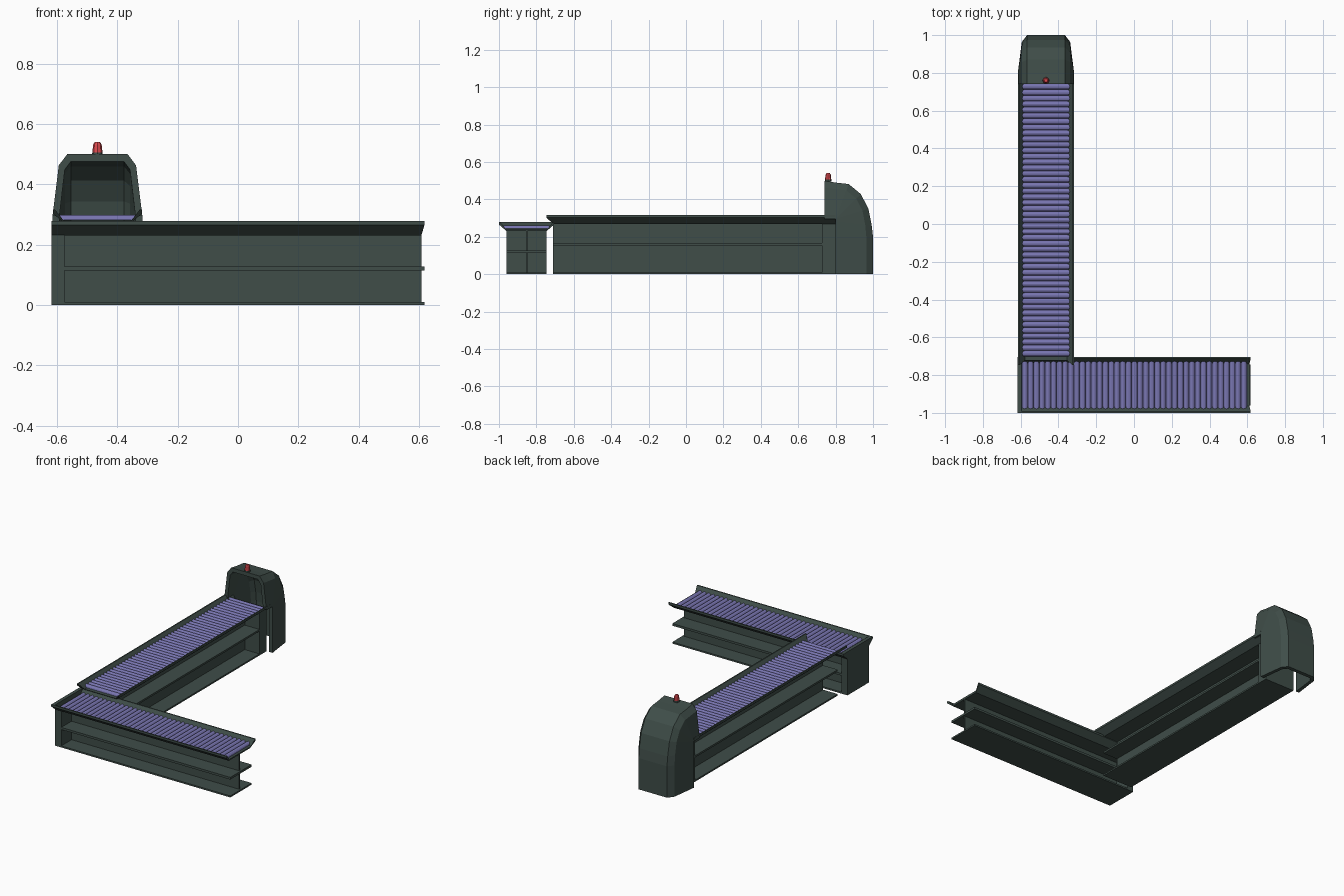
import bpy, bmesh, math
from mathutils import Matrix

if "Cube" in bpy.data.objects:
    bpy.data.objects.remove(bpy.data.objects["Cube"])


def material(name, rgb):
    m = bpy.data.materials.new(name)
    m.diffuse_color = (*rgb, 1)
    m.use_nodes = True
    m.node_tree.nodes["Principled BSDF"].inputs["Base Color"].default_value = m.diffuse_color
    return m


STEEL = material("dark_steel", (0.05, 0.075, 0.066))
ROLLER = material("roller_violet", (0.19, 0.18, 0.44))
RED = material("lamp_red", (0.75, 0.07, 0.08))


def finish(name, bm, mat, matrix=None):
    bmesh.ops.recalc_face_normals(bm, faces=bm.faces)
    if matrix:
        bm.transform(matrix)
    mesh = bpy.data.meshes.new(name)
    bm.to_mesh(mesh)
    bm.free()
    mesh.materials.append(mat)
    ob = bpy.data.objects.new(name, mesh)
    bpy.context.collection.objects.link(ob)
    return ob


def loft(bm, rings, cap=True):
    """Skin closed rings of equal length, optionally capping the ends."""
    vs = [[bm.verts.new(p) for p in r] for r in rings]
    n = len(rings[0])
    for a, b in zip(vs, vs[1:]):
        for i in range(n):
            j = (i + 1) % n
            bm.faces.new((a[i], a[j], b[j], b[i]))
    if cap:
        bm.faces.new(vs[0])
        bm.faces.new(vs[-1])
    return vs


def box(bm, u0, u1, w, z0, z1):
    """Box centred across the belt with half width w."""
    ring = [(-w, z0), (w, z0), (w, z1), (-w, z1)]
    loft(bm, [[(u, v, z) for v, z in ring] for u in (u0, u1)])


def conveyor(name, length, height, inset, shelf_z, shelf_t, block, end_wall, matrix):
    """Local frame: u runs from the open end, v across, z up."""
    H, W = height, 0.1075
    # flared trough, mitred at the open end
    half = [(0.107, H - 0.047), (0.1475, H - 0.013), (0.1475, H), (0.14, H), (0.112, H - 0.036)]
    prof = half + [(-v, z) for v, z in reversed(half)]
    bm = bmesh.new()
    start = [(inset * max(0, H - 0.013 - z) / 0.034, v, z) for v, z in prof]
    loft(bm, [start, [(length, v, z) for v, z in prof]])
    if end_wall:
        ends = [(-0.107, H - 0.047), (0.107, H - 0.047), (0.1475, H - 0.013),
                (0.1475, H), (-0.1475, H), (-0.1475, H - 0.013)]
        loft(bm, [[(u, v, z) for v, z in ends] for u in (length - 0.022, length)])
    finish(name + "_trough", bm, STEEL, matrix)

    # supporting frame: web, two pointed-edge shelves and the closed end block
    bm = bmesh.new()
    box(bm, inset, length, 0.004, 0, H - 0.04)
    for z, t in ((0, 0.01), (shelf_z, shelf_t)):
        box(bm, 0 if inset < 0.02 else inset, length, W, z, z + t)
    box(bm, length - block, length, W, 0, H - 0.04)
    finish(name + "_frame", bm, STEEL, matrix)

    # half-round rollers, ends cut to the slope of the trough
    bm = bmesh.new()
    first, last = 0.012 + inset * 0.9, length - 0.025
    n = round((last - first) / 0.0307)
    pitch = (last - first) / n
    r = pitch / 2
    for i in range(n):
        c = first + (i + 0.5) * pitch
        arc = [(c - r * math.cos(a), H - 0.034 + 0.016 * math.sin(a))
               for a in [math.pi * k / 6 for k in range(7)]]
        reach = lambda z: 0.128 + (z - (H - 0.018)) * 0.8
        loft(bm, [[(u, s * reach(z), z) for u, z in arc] for s in (-1, 1)])
    finish(name + "_rollers", bm, ROLLER, matrix)


CX = -0.466
front = Matrix.Translation((0.618, -0.8525, 0)) @ Matrix.Rotation(math.pi, 4, 'Z')
long = Matrix.Translation((CX, -0.747, 0)) @ Matrix.Rotation(math.pi / 2, 4, 'Z')
conveyor("front_conveyor", 1.236, 0.278, 0.01, 0.114, 0.014, 0.043, True, front)
conveyor("long_conveyor", 1.545, 0.316, 0.037, 0.154, 0.012, 0.07, False, long)

# hood: hollow tapered section swept over the end of the long conveyor
stations = [((0.74, 0.50), (0.74, 0.295)), ((0.80, 0.49), (0.80, 0.295)),
            ((0.87, 0.482), (0.80, 0.295)), ((0.935, 0.428), (0.80, 0.295)),
            ((0.975, 0.35), (0.80, 0.295)), ((0.993, 0.26), (0.80, 0.28)),
            ((1.0, 0.20), (0.80, 0.20)), ((1.0, 0.0), (0.80, 0.0))]
side = [(0.100, 0), (0.128, 0.18), (0.149, 1)]
inner = [(0.126, 1), (0.108, 0.25), (0.088, 0.12)]
sec = side + inner + [(-w, t) for w, t in reversed(inner)] + [(-w, t) for w, t in reversed(side)]
bm = bmesh.new()
rings = loft(bm, [[(CX + w, o[0] + (i[0] - o[0]) * t, o[1] + (i[1] - o[1]) * t) for w, t in sec]
                  for o, i in stations], cap=False)
for ring in (rings[0], rings[-1]):
    for k in range(5):
        a, b = ring[k], ring[k + 1]
        if k in (0, 1):
            bm.faces.new((a, b, ring[4 - k], ring[5 - k]))
    for k in (0, 1):
        bm.faces.new((ring[11 - k], ring[10 - k], ring[7 + k], ring[6 + k]))
    bm.faces.new((ring[0], ring[5], ring[6], ring[11]))
bmesh.ops.remove_doubles(bm, verts=bm.verts, dist=0.0001)
hood = finish("hood", bm, STEEL)

# warning lamp on the hood: dark collar and faceted red cap
for name, r0, r1, z0, z1, mat in (("lamp_collar", 0.018, 0.017, 0.495, 0.506, STEEL),
                                  ("warning_lamp", 0.017, 0.014, 0.504, 0.532, RED),
                                  ("lamp_tip", 0.014, 0.009, 0.532, 0.54, RED)):
    bm = bmesh.new()
    bmesh.ops.create_cone(bm, cap_ends=True, segments=8, radius1=r0, radius2=r1, depth=z1 - z0)
    finish(name, bm, mat, Matrix.Translation((CX, 0.76, (z0 + z1) / 2)))
